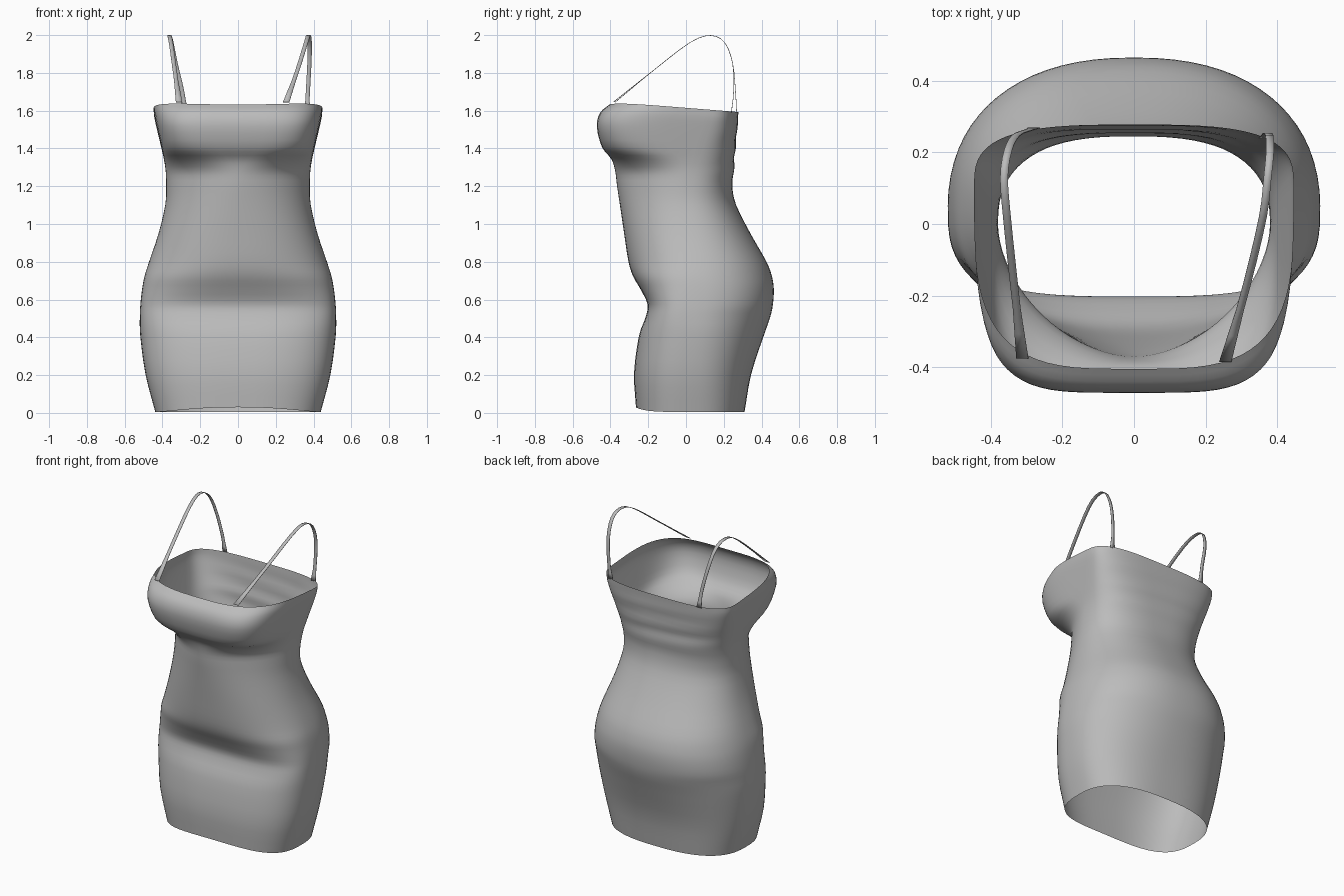
import bpy, bmesh
from math import sin, cos, pi, exp
from mathutils import Vector

cube = bpy.data.objects.get("Cube")
if cube:
    bpy.data.objects.remove(cube)

fabric = bpy.data.materials.new("grey fabric")
fabric.use_nodes = True
grey = (0.5, 0.5, 0.5, 1)
fabric.diffuse_color = grey
fabric.node_tree.nodes["Principled BSDF"].inputs["Base Color"].default_value = grey


def add_object(name, bm):
    mesh = bpy.data.meshes.new(name)
    bm.to_mesh(mesh)
    bm.free()
    mesh.materials.append(fabric)
    obj = bpy.data.objects.new(name, mesh)
    bpy.context.collection.objects.link(obj)
    for face in mesh.polygons:
        face.use_smooth = True
    return obj


def spline(rows, steps):
    """Catmull-Rom curve through rows of any length."""
    pts = [Vector(r) for r in rows]
    pts = [pts[0] * 2 - pts[1]] + pts + [pts[-1] * 2 - pts[-2]]
    out = []
    for a, b, c, d in zip(pts, pts[1:], pts[2:], pts[3:]):
        for i in range(steps):
            t = i / steps
            out.append(b + (c - a) * (t / 2)
                       + (a * 2 - b * 5 + c * 4 - d) * (t * t / 2)
                       + (b * 3 - a - c * 3 + d) * (t ** 3 / 2))
    return out + [pts[-2]]


def loft(bm, rings, closed):
    rings = [[bm.verts.new(p) for p in ring] for ring in rings]
    for low, high in zip(rings, rings[1:]):
        n = len(low)
        for i in range(n if closed else n - 1):
            j = (i + 1) % n
            bm.faces.new((low[i], low[j], high[j], high[i]))


# Dress body: height, half width, front y, back y, widest y, front and back squareness
sections = [
    (0.00, 0.438, -0.265, 0.31, 0.02, 2.8, 2.6),
    (0.20, 0.49, -0.275, 0.345, 0.03, 2.8, 2.4),
    (0.40, 0.517, -0.25, 0.41, 0.05, 2.9, 2.2),
    (0.50, 0.52, -0.215, 0.445, 0.05, 3.2, 2.2),
    (0.57, 0.517, -0.203, 0.46, 0.05, 3.2, 2.3),
    (0.65, 0.508, -0.24, 0.465, 0.05, 2.8, 2.3),
    (0.72, 0.495, -0.28, 0.455, 0.04, 2.5, 2.3),
    (0.80, 0.47, -0.305, 0.425, 0.04, 2.3, 2.3),
    (0.95, 0.42, -0.328, 0.34, 0.02, 2.2, 2.3),
    (1.10, 0.385, -0.35, 0.265, 0.0, 2.0, 2.4),
    (1.20, 0.38, -0.365, 0.245, 0.0, 1.85, 2.6),
    (1.28, 0.383, -0.375, 0.253, 0.01, 1.85, 2.8),
    (1.34, 0.392, -0.395, 0.257, 0.03, 2.5, 2.9),
    (1.40, 0.405, -0.445, 0.26, 0.05, 3.9, 3.0),
    (1.50, 0.428, -0.472, 0.27, 0.08, 4.4, 3.2),
    (1.57, 0.443, -0.455, 0.275, 0.1, 4.0, 3.2),
    (1.615, 0.447, -0.405, 0.278, 0.1, 3.5, 3.2),
]


def body_ring(section, count=72):
    z, half, front, back, mid, sq_front, sq_back = section
    ring = []
    for i in range(count):
        a = 2 * pi * i / count
        c, s = cos(a), sin(a)
        power = 2 / (sq_back if s > 0 else sq_front)
        x = half * abs(c) ** power * (1 if c > 0 else -1)
        depth = abs(s) ** power
        y = mid + depth * ((back if s > 0 else front) - mid)
        # Soft cloth folds across the upper back
        if s > 0:
            y += 0.004 * depth ** 3 * sin(50 * z + 4 * x) * exp(-((z - 1.4) / 0.13) ** 2)
        # Rim slopes down to the back and dips at the front centre, hem lifts there
        centre = max(0, -s) * (1 - (x / half) ** 2)
        rim = max(0, (z - 1.3) / 0.315)
        hem = max(0, 1 - z / 0.3)
        lift = rim * (-0.08 * y - 0.015 * centre) + 0.025 * hem * centre
        ring.append((x, y, z + 0.005 * (1 - z / 1.615) + lift))
    return ring


bm = bmesh.new()
loft(bm, [body_ring(s) for s in spline(sections, 3)], True)
bmesh.ops.recalc_face_normals(bm, faces=bm.faces)
add_object("dress_body", bm)


# Shoulder straps: thin flat ribbons running over each shoulder
def strap(name, path, width=0.022):
    bm = bmesh.new()
    points = spline(path, 3)
    last = len(points) - 1
    ring = []
    for i, p in enumerate(points):
        flare = 0.006 * max(0, 1 - min(i, last - i) / 2)
        side = Vector((width / 2 + flare, 0, 0))
        ring.append((p - side, p + side))
    loft(bm, ring, False)
    obj = add_object(name, bm)
    solid = obj.modifiers.new("thickness", 'SOLIDIFY')
    solid.thickness = 0.003
    solid.offset = 0


strap("left_strap", [
    (0.255, -0.385, 1.645), (0.315, -0.17, 1.815), (0.36, 0.02, 1.96),
    (0.373, 0.13, 1.998), (0.38, 0.205, 1.96), (0.378, 0.247, 1.85),
    (0.37, 0.252, 1.7), (0.365, 0.24, 1.59)])
strap("right_strap", [
    (-0.312, -0.375, 1.645), (-0.335, -0.17, 1.815), (-0.355, 0.02, 1.96),
    (-0.363, 0.13, 1.998), (-0.352, 0.205, 1.96), (-0.33, 0.247, 1.85),
    (-0.295, 0.262, 1.7), (-0.28, 0.268, 1.59)])
